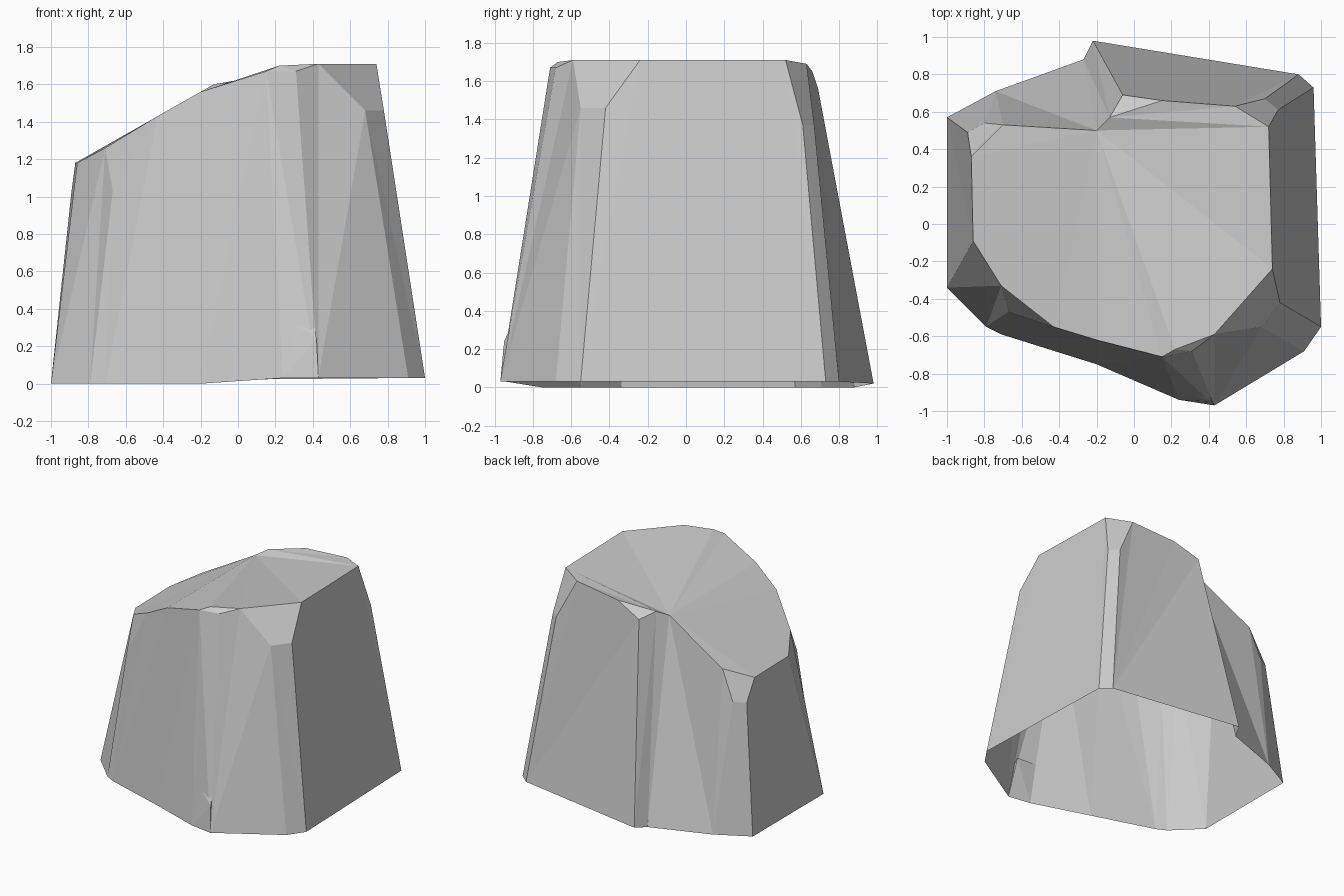
import bpy, bmesh, math

cube = bpy.data.objects.get("Cube")
if cube:
    bpy.data.objects.remove(cube, do_unlink=True)

# Stone colour
stone = bpy.data.materials.new("pale_grey_stone")
stone.use_nodes = True
colour = (0.6, 0.6, 0.6, 1)
stone.diffuse_color = colour
stone.node_tree.nodes["Principled BSDF"].inputs["Base Color"].default_value = colour


def finish(bm, name):
    mesh = bpy.data.meshes.new(name)
    bm.to_mesh(mesh)
    bm.free()
    mesh.materials.append(stone)
    bpy.context.collection.objects.link(bpy.data.objects.new(name, mesh))


def turn(vert, start):
    """Angle of a vertex around the vertical axis, measured from start."""
    return (math.atan2(vert.co.y, vert.co.x) - start) % math.tau


def zip_rings(bm, lower, upper):
    """Fill the wall between two rings, stepping round by angle."""
    start = math.radians(-70)
    i = j = 0
    n, m = len(lower), len(upper)
    while i < n or j < m:
        a, b = lower[i % n], upper[j % m]
        next_a, next_b = lower[(i + 1) % n], upper[(j + 1) % m]
        angle_a = turn(next_a, start) + math.tau * ((i + 1) // n)
        angle_b = turn(next_b, start) + math.tau * ((j + 1) // m)
        if j >= m or (i < n and angle_a < angle_b):
            bm.faces.new((a, next_a, b))
            i += 1
        else:
            bm.faces.new((a, next_b, b))
            j += 1


# Foot outline, anticlockwise from the front tip
foot = [(.43, -.97, .03), (.91, -.68, .03), (1, -.55, .03), (.96, .73, .03),
        (.88, .8, .03), (-.22, .98, .02), (-.27, .88, 0), (-.74, .71, 0),
        (-1, .57, 0), (-1, -.34, 0), (-.79, -.55, 0), (-.71, -.59, 0),
        (-.2, -.75, 0), (.24, -.94, .03)]

# Upper edge of the walls, dipping at each chipped corner
front_right = [(.31, -.68, 1.67), (.43, -.59, 1.71), (.68, -.55, 1.46),
               (.78, -.42, 1.46), (.74, -.24, 1.71)]
back_right = [(.72, .52, 1.71), (.77, .61, 1.37), (.7, .67, 1.37), (.54, .63, 1.69)]
back_notch = [(.15, .66, 1.65), (-.06, .69, 1.56), (-.13, .57, 1.6), (-.2, .5, 1.56)]
back_left = [(-.7, .53, 1.27), (-.8, .54, 1.03), (-.89, .49, 1.03), (-.87, .36, 1.18)]
front_left = [(-.86, -.09, 1.18), (-.71, -.33, 1.26), (-.67, -.47, 1.03), (-.43, -.55, 1.43)]
front_rim = [(-.2, -.62, 1.56), (.15, -.71, 1.67)]

bm = bmesh.new()
lower = [bm.verts.new(p) for p in foot]
fr, br, notch, bl, fl, rim = [[bm.verts.new(p) for p in part] for part in
                              (front_right, back_right, back_notch, back_left, front_left, front_rim)]
zip_rings(bm, lower, fr + br + notch + bl + fl + rim)

# Chipped corner facets
peak = bm.verts.new((.22, -.67, 1.7))
dip, pivot = notch[2], notch[3]
for facet in (fr[1:], br, bl, fl[1:], (rim[1], fr[0], peak), (fr[0], fr[1], peak),
              (notch[0], notch[1], dip), (br[3], notch[0], dip), (br[0], br[3], dip)):
    bm.faces.new(facet)

# Sloping top, fanned from the head of the back notch
crown = [bl[0], bl[3], fl[0], fl[1], fl[3], rim[0], rim[1], peak, fr[1], fr[4], br[0], dip]
for a, b in zip(crown, crown[1:]):
    bm.faces.new((pivot, a, b))
finish(bm, "rock_body")

# Small ledge at the front foot
bm = bmesh.new()
ledge = [(.24, -.94, .03), (.43, -.97, .03), (.42, -.95, .24),
         (.4, -.9, .35), (.31, -.91, .33), (.23, -.89, .35)]
bmesh.ops.convex_hull(bm, input=[bm.verts.new(p) for p in ledge])
bmesh.ops.recalc_face_normals(bm, faces=bm.faces)
finish(bm, "foot_ledge")
